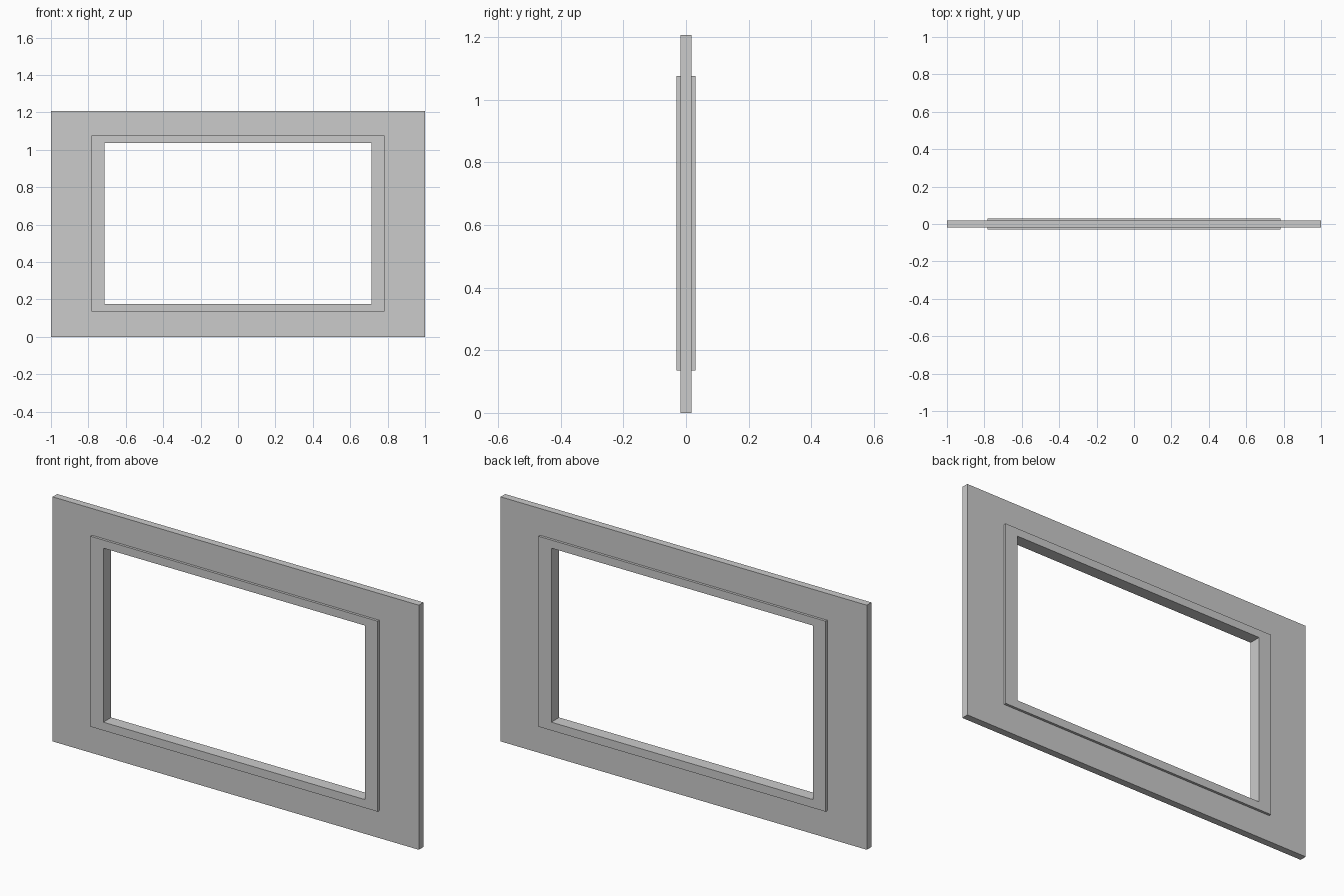
import bpy
import bmesh

if "Cube" in bpy.data.objects:
    bpy.data.objects.remove(bpy.data.objects["Cube"])


def rect_ring(name, outer, inner, depth):
    """Rectangular frame; outer and inner are (half width, bottom z, top z)."""
    bm = bmesh.new()

    def loop(rect, y):
        w, lo, hi = rect
        return [bm.verts.new((x, y, z))
                for x, z in ((-w, lo), (w, lo), (w, hi), (-w, hi))]

    h = depth / 2
    # front outer, front inner, back inner, back outer
    loops = [loop(outer, -h), loop(inner, -h), loop(inner, h), loop(outer, h)]
    for a, b in zip(loops, loops[1:] + loops[:1]):
        for i in range(4):
            j = (i + 1) % 4
            bm.faces.new((a[i], a[j], b[j], b[i]))
    bmesh.ops.recalc_face_normals(bm, faces=bm.faces)
    mesh = bpy.data.meshes.new(name)
    bm.to_mesh(mesh)
    bm.free()
    obj = bpy.data.objects.new(name, mesh)
    bpy.context.collection.objects.link(obj)
    return obj


WALL = (1.0, 0.0, 1.207)
TRIM = (0.784, 0.135, 1.075)
OPENING = (0.714, 0.176, 1.035)

# Wall panel surrounding the window
rect_ring("wall_panel", WALL, TRIM, 0.036)

# Raised window frame, proud of the wall on both sides
rect_ring("window_frame", TRIM, OPENING, 0.061)
